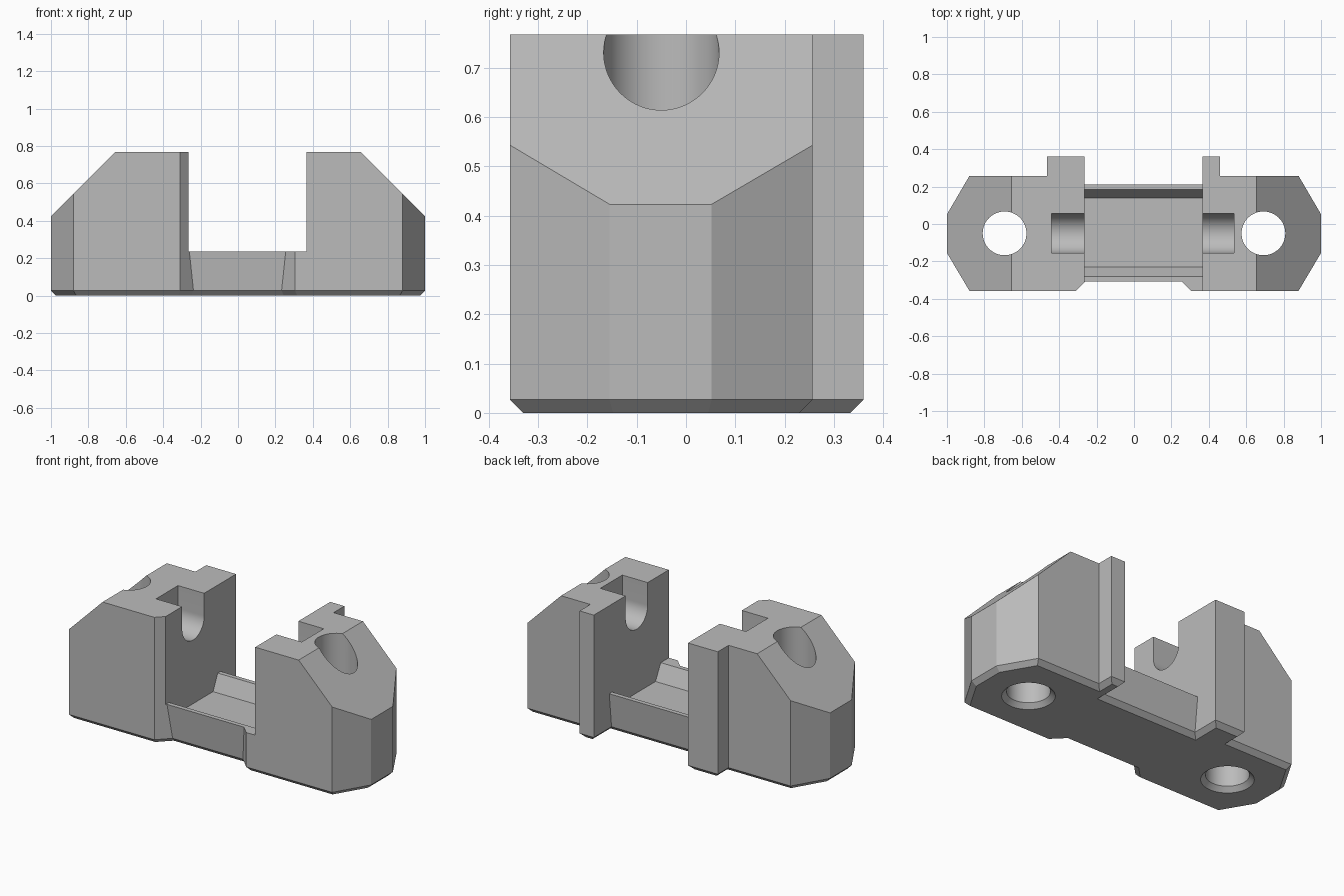
import bpy, bmesh, math
from mathutils import Vector

cube = bpy.data.objects.get("Cube")
if cube:
    bpy.data.objects.remove(cube, do_unlink=True)

TOP, FLOOR, RIM, BEVEL = 0.767, 0.14, 0.235, 0.027

grey = bpy.data.materials.new("plain_grey")
grey.use_nodes = True
grey.diffuse_color = (0.5, 0.5, 0.5, 1)
grey.node_tree.nodes["Principled BSDF"].inputs["Base Color"].default_value = (0.5, 0.5, 0.5, 1)


def loft(name, rings):
    """Closed solid through matching rings of points."""
    bm = bmesh.new()
    loops = [[bm.verts.new(p) for p in ring] for ring in rings]
    n = len(loops[0])
    for a, b in zip(loops, loops[1:]):
        for i in range(n):
            j = (i + 1) % n
            bm.faces.new((a[i], a[j], b[j], b[i]))
    bm.faces.new(loops[0][::-1])
    bm.faces.new(loops[-1])
    bmesh.ops.recalc_face_normals(bm, faces=bm.faces)
    mesh = bpy.data.meshes.new(name)
    bm.to_mesh(mesh)
    bm.free()
    obj = bpy.data.objects.new(name, mesh)
    bpy.context.collection.objects.link(obj)
    return obj


def inset(points, d):
    """Offset a counter-clockwise outline inwards by d."""
    result = []
    for i, p in enumerate(points):
        p, prev, nxt = Vector(p), Vector(points[i - 1]), Vector(points[(i + 1) % len(points)])
        e1, e2 = (p - prev).normalized(), (nxt - p).normalized()
        n1, n2 = Vector((-e1.y, e1.x)), Vector((-e2.y, e2.x))
        result.append(p + (n1 + n2) * d / (1 + n1.dot(n2)))
    return result


def outline(lean):
    """Plan of the block; lean pushes the walls between the towers outwards."""
    front, back = 0.072 - lean, 0.19 + lean
    return [(-1, -0.155), (-0.88, -0.357), (-0.31, -0.357),
            (-0.31 + front, -0.357 + front), (0.305 - front, -0.357 + front),
            (0.305, -0.357), (0.88, -0.357), (1, -0.155), (1, 0.052), (0.88, 0.257),
            (0.46, 0.257), (0.46, 0.36), (0.365, 0.36), (0.365, back),
            (-0.265, back), (-0.265, 0.36), (-0.465, 0.36), (-0.465, 0.257),
            (-0.88, 0.257), (-1, 0.052)]


def at_z(points, z):
    return [(p[0], p[1], z) for p in points]


def prism_x(name, profile, x0, x1):
    return loft(name, [[(x, y, z) for y, z in profile] for x in (x0, x1)])


def circle(x, y, z, r, n=64):
    return [(x + r * math.cos(math.tau * i / n), y + r * math.sin(math.tau * i / n), z)
            for i in range(n)]


# Bracket body with a bevelled foot
low, high = outline(0), outline(0.022)
body = loft("bracket_body", [at_z(inset(low, BEVEL), 0), at_z(low, BEVEL),
                             at_z(high, RIM), at_z(high, TOP)])
body.data.materials.append(grey)

cutters = []

# Open bay between the towers, with a sunken floor
bay = [(-1, RIM), (-0.28, RIM), (-0.23, FLOOR), (0.14, FLOOR), (0.185, RIM),
       (1, RIM), (1, 1), (-1, 1)]
cutters.append(prism_x("bay_cutter", bay, -0.265, 0.365))

# Round-bottomed axle slots in both inner walls
arc = [math.pi + math.pi * i / 32 for i in range(33)]
slot = [(-0.05 + 0.105 * math.cos(a), 0.63 + 0.105 * math.sin(a)) for a in arc]
cutters.append(prism_x("slot_cutter", slot + [(0.055, 1), (-0.155, 1)], -0.44, 0.535))

for side in (-1, 1):
    # Sloped outer shoulder
    wedge = [(side * 0.656, TOP), (side * 1.2, TOP - 0.544), (side * 1.2, 1.2),
             (side * 0.656, 1.2)]
    cutters.append(loft("shoulder_cutter", [[(x, y, z) for x, z in wedge] for y in (-1, 1)]))
    # Vertical bolt hole with a countersink underneath
    x = side * 0.692
    cutters.append(loft("bolt_hole_cutter", [circle(x, -0.05, -0.01, 0.153),
                                             circle(x, -0.05, 0.027, 0.117),
                                             circle(x, -0.05, 1.1, 0.117)]))

bpy.ops.object.select_all(action='DESELECT')
bpy.context.view_layer.objects.active = body
body.select_set(True)
for cutter in cutters:
    cutter.hide_render = True
    mod = body.modifiers.new(cutter.name, 'BOOLEAN')
    mod.operation, mod.solver, mod.object = 'DIFFERENCE', 'EXACT', cutter
    bpy.ops.object.modifier_apply(modifier=mod.name)
    bpy.data.objects.remove(cutter, do_unlink=True)

bpy.ops.object.shade_smooth_by_angle(angle=math.radians(20))
